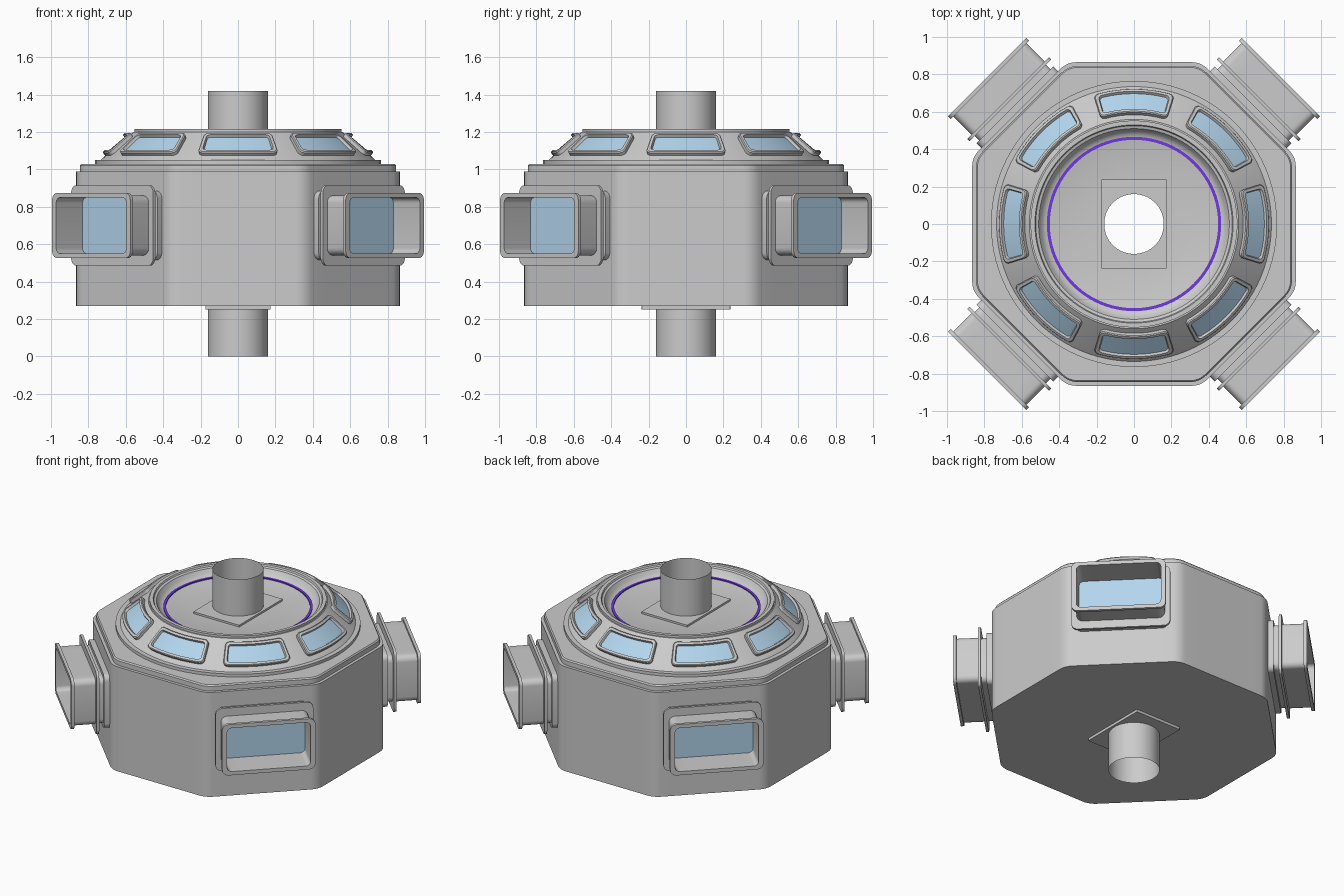
import bpy, bmesh
from math import sin, cos, pi, radians, tan
from mathutils import Vector, Matrix

if "Cube" in bpy.data.objects:
    bpy.data.objects.remove(bpy.data.objects["Cube"])


def material(name, rgb):
    m = bpy.data.materials.new(name)
    m.diffuse_color = (*rgb, 1)
    m.use_nodes = True
    m.node_tree.nodes["Principled BSDF"].inputs["Base Color"].default_value = m.diffuse_color
    return m


GLASS = material("glass_blue", (0.45, 0.67, 0.85))
VIOLET = material("violet", (0.16, 0.04, 0.75))


def finish(name, bm, mat=None, recalc=True):
    if recalc:
        bmesh.ops.recalc_face_normals(bm, faces=bm.faces)
    me = bpy.data.meshes.new(name)
    bm.to_mesh(me)
    bm.free()
    ob = bpy.data.objects.new(name, me)
    bpy.context.collection.objects.link(ob)
    if mat:
        me.materials.append(mat)
    bpy.ops.object.select_all(action='DESELECT')
    ob.select_set(True)
    bpy.context.view_layer.objects.active = ob
    bpy.ops.object.shade_smooth_by_angle(angle=radians(28))
    return ob


def sweep(name, loops, mat=None, closed=False):
    """Bridge a series of equal-length closed loops of 3D points."""
    bm = bmesh.new()
    rings = [[bm.verts.new(p) for p in loop] for loop in loops]
    if closed:
        rings.append(rings[0])
    for a, b in zip(rings, rings[1:]):
        n = len(a)
        for i in range(n):
            j = (i + 1) % n
            bm.faces.new((a[i], a[j], b[j], b[i]))
    return finish(name, bm, mat)


def pane(name, loop, mat):
    """Fill an up/down symmetric loop with strips, so it can curve."""
    bm = bmesh.new()
    v = [bm.verts.new(p) for p in loop]
    n = len(v)
    for i in range(n // 2 - 1):
        bm.faces.new((v[n - 1 - i], v[n - 2 - i], v[i + 1], v[i]))
    return finish(name, bm, mat, recalc=False)


def lathe(name, profile, mat=None, closed=False, n=96):
    return sweep(name, [[(r * cos(2 * pi * i / n), r * sin(2 * pi * i / n), z)
                         for i in range(n)] for r, z in profile], mat, closed)


def round_rect(hw, hh, r, sides=(), top=8):
    half = [(-hw, s * (hh - r)) for s in sides]
    arc = [pi - pi / 2 * k / 5 for k in range(6)]
    half += [(-hw + r + r * cos(a), hh - r + r * sin(a)) for a in arc]
    half += [((2 * k / top - 1) * (hw - r), hh) for k in range(1, top)]
    half += [(hw - r - r * cos(a), hh - r + r * sin(a)) for a in reversed(arc)]
    half += [(hw, s * (hh - r)) for s in reversed(sides)]
    return half + [(x, -y) for x, y in reversed(half)]


def octagon(apothem, r=0.12):
    """Octagon outline with filleted corners."""
    pts = []
    dist = (apothem - r) / cos(pi / 8)
    for c in range(8):
        a = pi / 8 + c * pi / 4
        for k in range(7):
            b = a - pi / 8 + pi / 4 * k / 6
            pts.append((dist * cos(a) + r * cos(b), dist * sin(a) + r * sin(b)))
        flat = 2 * (apothem - r) * tan(pi / 8)
        x, y = pts[-1]
        for k in range(1, 8):
            t = flat * k / 8
            pts.append((x - t * sin(b), y + t * cos(b)))
    return pts


def circle_like(pts, r):
    return [tuple(Vector(p).normalized() * r) for p in pts]


def at(pts, z):
    return [(x, y, z) for x, y in pts]


# Main octagonal housing with stepped top
wall, step = octagon(0.865), octagon(0.845)
sweep("octagonal_body", [
    at(circle_like(wall, 0.16), 0.27), at(wall, 0.27), at(wall, 0.99),
    at(step, 0.99), at(step, 1.022), at(octagon(0.838), 1.03),
    at(circle_like(step, 0.70), 1.03)])

# Conical roof with rim and recessed dish
lathe("conical_roof", [
    (0.72, 1.025), (0.765, 1.025), (0.765, 1.05), (0.735, 1.05), (0.725, 1.06),
    (0.56, 1.20), (0.553, 1.20), (0.553, 1.215), (0.53, 1.215), (0.525, 1.205),
    (0.51, 1.20), (0.495, 1.175), (0.48, 1.162), (0.46, 1.155), (0.16, 1.155)])
lathe("violet_ring", [(0.450, 1.153), (0.450, 1.163), (0.466, 1.163),
                      (0.466, 1.153)], VIOLET, closed=True)

# Central pipe, open through the whole body
lathe("central_pipe", [(0.16, 0.0), (0.16, 1.42)])

# Rectangular collars around the pipe, above and below
plate = round_rect(0.175, 0.237, 0.002, sides=(0.1, 0.3, 0.5, 0.7, 0.85), top=12)
hole = circle_like(plate, 0.16)
for name, z0, z1 in (("upper_collar", 1.15, 1.168), ("lower_collar", 0.252, 0.272)):
    sweep(name, [at(hole, z0), at(plate, z0), at(plate, z1), at(hole, z1)],
          closed=True)

# Four flanged window boxes on the diagonal walls
BOX = [(0.29, 0.185, 0.04, 0.85), (0.29, 0.185, 0.04, 0.90),
       (0.27, 0.16, 0.04, 0.90), (0.27, 0.16, 0.04, 0.935),
       (0.31, 0.215, 0.04, 0.935), (0.31, 0.215, 0.04, 0.952),
       (0.277, 0.16, 0.04, 0.952), (0.277, 0.16, 0.04, 1.09),
       (0.296, 0.175, 0.04, 1.09), (0.296, 0.175, 0.04, 1.11),
       (0.265, 0.150, 0.03, 1.11), (0.265, 0.150, 0.03, 0.905)]
for i in range(4):
    rot = Matrix.Rotation(pi / 4 + i * pi / 2, 3, 'Z')

    def box_loop(hw, hh, r, d):
        return [rot @ Vector((d, u, 0.70 + v)) for u, v in round_rect(hw, hh, r)]

    sweep(f"window_box_{i + 1}", [box_loop(*s) for s in BOX])
    pane(f"box_glass_{i + 1}", reversed(box_loop(0.265, 0.15, 0.03, 0.91)), GLASS)

# Eight curved windows on the cone
FRAME = [(0.198, 0.082, 0.028, -0.005), (0.198, 0.082, 0.028, 0.018),
         (0.193, 0.077, 0.025, 0.023), (0.178, 0.062, 0.020, 0.023),
         (0.174, 0.058, 0.018, 0.004)]
for i in range(8):
    def cone_loop(hw, hh, r, h):
        out = []
        for u, v in round_rect(hw, hh, r):
            a = i * pi / 4 + u / 0.65
            rad = 0.6475 - 0.764 * v + 0.648 * h
            out.append((rad * cos(a), rad * sin(a), 1.1275 + 0.648 * v + 0.764 * h))
        return out

    sweep(f"roof_window_frame_{i + 1}", [cone_loop(*s) for s in FRAME])
    pane(f"roof_glass_{i + 1}", cone_loop(0.174, 0.058, 0.018, 0.008), GLASS)
